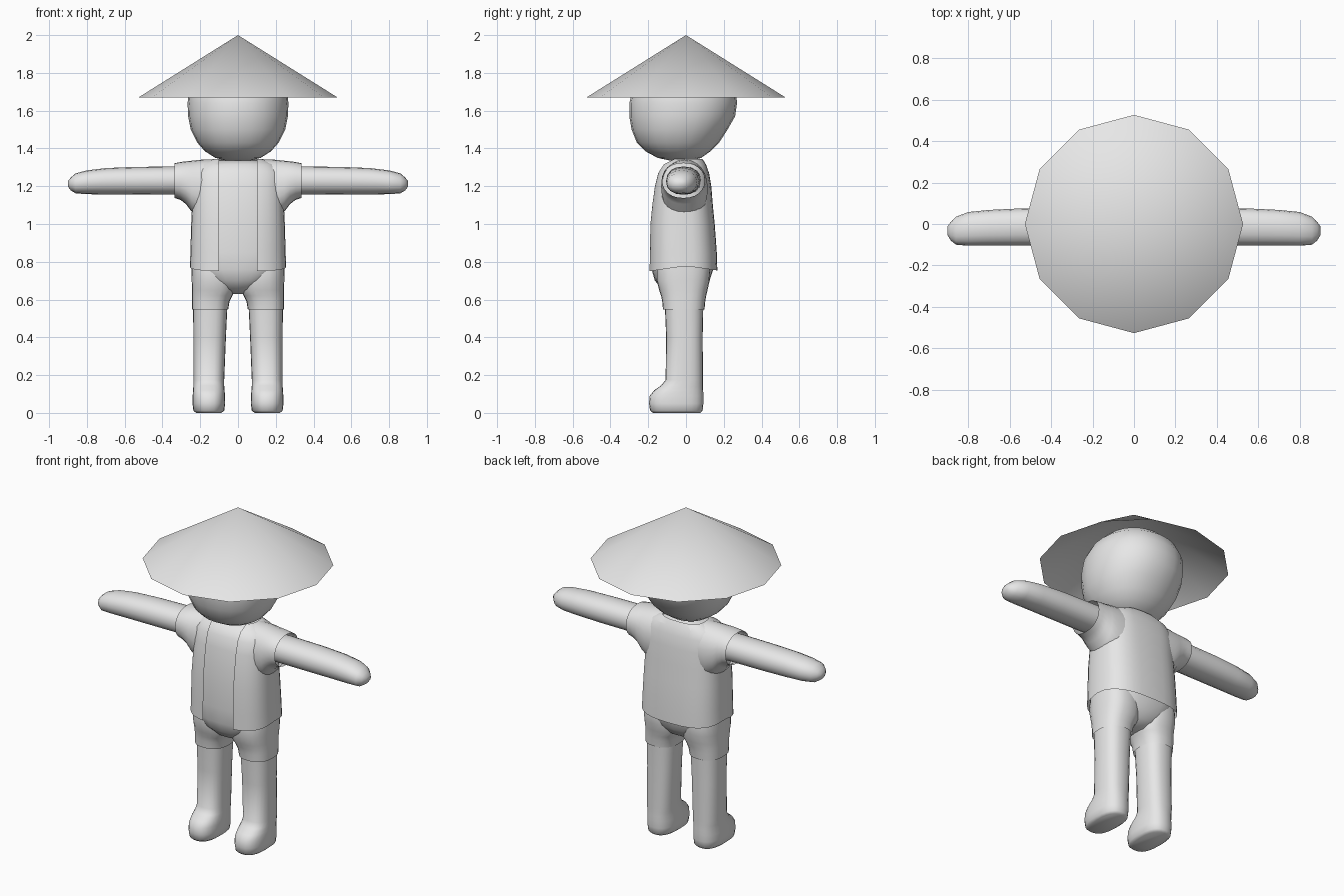
import bpy, bmesh, math

grey = bpy.data.materials.new("plain grey")
grey.diffuse_color = (0.8, 0.8, 0.8, 1)


def finish(name, bm, mirror=False, angle=45):
    bmesh.ops.recalc_face_normals(bm, faces=bm.faces)
    me = bpy.data.meshes.new(name)
    bm.to_mesh(me)
    bm.free()
    me.materials.append(grey)
    ob = bpy.data.objects.new(name, me)
    bpy.context.collection.objects.link(ob)
    bpy.ops.object.select_all(action='DESELECT')
    ob.select_set(True)
    bpy.context.view_layer.objects.active = ob
    bpy.ops.object.shade_smooth_by_angle(angle=math.radians(angle))
    if mirror:
        m = ob.modifiers.new("Mirror", 'MIRROR')
        m.use_mirror_merge = False
    return ob


def loft(rings, axis='z', power=2.4, n=24, caps=(True, True)):
    """Rounded rings (position, u0, u1, v0, v1) joined along an axis."""
    bm = bmesh.new()
    loops = []
    for t, u0, u1, v0, v1 in rings:
        loop = []
        for i in range(n):
            a = 2 * math.pi * i / n
            c, s = math.cos(a), math.sin(a)
            u = (u0 + u1) / 2 + (u1 - u0) / 2 * math.copysign(abs(c) ** (2 / power), c)
            v = (v0 + v1) / 2 + (v1 - v0) / 2 * math.copysign(abs(s) ** (2 / power), s)
            loop.append(bm.verts.new((u, v, t) if axis == 'z' else (t, u, v)))
        loops.append(loop)
    for a, b in zip(loops, loops[1:]):
        for i in range(n):
            j = (i + 1) % n
            bm.faces.new((a[i], a[j], b[j], b[i]))
    if caps[0]:
        bm.faces.new(loops[0][::-1])
    if caps[1]:
        bm.faces.new(loops[-1])
    return bm


# Wide twelve-sided straw hat, open underneath
bm = bmesh.new()
bmesh.ops.create_cone(bm, cap_ends=False, segments=12, radius1=0.527, radius2=0, depth=0.33)
bmesh.ops.remove_doubles(bm, verts=bm.verts, dist=1e-4)
lowest = min(v.co.z for v in bm.verts)
first = next(v for v in bm.verts if v.co.z < lowest + 0.01)
turn = -math.atan2(first.co.y, first.co.x)
for v in bm.verts:
    x, y = v.co.x, v.co.y
    v.co.x = x * math.cos(turn) - y * math.sin(turn)
    v.co.y = x * math.sin(turn) + y * math.cos(turn)
    v.co.z += 1.67 - lowest
finish("hat", bm)

# Head
finish("head", loft([
    (1.335, -.06, .06, -.08, .03), (1.35, -.12, .12, -.15, .08),
    (1.385, -.175, .175, -.215, .13), (1.43, -.215, .215, -.26, .175),
    (1.50, -.25, .25, -.288, .22), (1.57, -.264, .264, -.30, .26),
    (1.64, -.267, .267, -.30, .27), (1.70, -.26, .26, -.285, .265),
    (1.77, -.225, .225, -.24, .23), (1.82, -.17, .17, -.18, .17),
    (1.86, -.08, .08, -.09, .08)], power=2.15), angle=60)

# Torso and pelvis under the jacket
finish("body", loft([
    (.63, -.045, .045, -.07, .05), (.655, -.10, .10, -.125, .095),
    (.70, -.17, .17, -.165, .125), (.76, -.225, .225, -.182, .145),
    (.85, -.235, .235, -.186, .150), (1.0, -.235, .235, -.184, .140),
    (1.1, -.225, .225, -.174, .130), (1.2, -.22, .22, -.160, .122),
    (1.27, -.215, .215, -.142, .110), (1.315, -.17, .17, -.112, .092),
    (1.335, -.11, .11, -.07, .075)], power=2.7), angle=70)

# Jacket shell with a strip cut out of the front
bm = loft([
    (.765, -.255, .255, -.198, .166), (.85, -.252, .252, -.197, .163),
    (1.0, -.248, .248, -.194, .152), (1.1, -.243, .243, -.184, .142),
    (1.2, -.24, .24, -.170, .134), (1.27, -.235, .235, -.152, .122),
    (1.315, -.20, .20, -.124, .106), (1.343, -.13, .13, -.08, .088)],
    power=2.8, n=32, caps=(False, False))
for side in (-0.1, 0.1):
    bmesh.ops.bisect_plane(bm, geom=bm.verts[:] + bm.edges[:] + bm.faces[:],
                           plane_co=(side, 0, 0), plane_no=(1, 0, 0))
strip = [f for f in bm.faces
         if abs(f.calc_center_median().x) < 0.1 and f.calc_center_median().y < 0]
bmesh.ops.delete(bm, geom=strip, context='FACES')
for v in bm.verts:  # hem dips at the front and back
    if v.co.z < 0.77:
        v.co.z = 0.778 - 0.026 * min(1, abs(v.co.y) / 0.18)
finish("jacket", bm, angle=70)

# Short sleeves flaring into the jacket at the armpits
finish("sleeve", loft([
    (.13, -.125, .115, 1.02, 1.343), (.20, -.13, .115, 1.03, 1.340),
    (.245, -.132, .108, 1.065, 1.335), (.275, -.13, .102, 1.105, 1.332),
    (.305, -.128, .10, 1.128, 1.328), (.335, -.125, .098, 1.138, 1.322)],
    axis='x', power=2.2, caps=(True, False)), mirror=True, angle=60)

# Arms with rounded mitten ends
finish("arm", loft([
    (.20, -.10, .08, 1.155, 1.305), (.34, -.105, .078, 1.155, 1.305),
    (.55, -.105, .075, 1.155, 1.302), (.70, -.105, .068, 1.156, 1.296),
    (.80, -.105, .058, 1.158, 1.284), (.86, -.10, .035, 1.162, 1.268),
    (.885, -.08, .01, 1.178, 1.246), (.90, -.055, -.01, 1.198, 1.228)],
    axis='x', power=2.2, n=16), mirror=True, angle=60)

# Legs with feet
finish("leg", loft([
    (0, .088, .222, -.175, .075), (.012, .073, .236, -.19, .088),
    (.05, .068, .241, -.196, .092), (.09, .069, .24, -.192, .092),
    (.12, .071, .238, -.168, .091), (.145, .073, .236, -.132, .09),
    (.175, .073, .236, -.108, .09), (.40, .064, .236, -.105, .088),
    (.57, .056, .238, -.112, .092)], power=2.5), mirror=True, angle=60)

# Shorts legs rising into the hips
finish("shorts_leg", loft([
    (.548, .052, .244, -.122, .098), (.59, .045, .244, -.126, .102),
    (.62, .03, .244, -.132, .107), (.65, .012, .244, -.142, .114),
    (.70, .01, .245, -.155, .125), (.76, .01, .246, -.155, .128),
    (.84, .02, .243, -.14, .11)], power=2.5, caps=(False, True)), mirror=True, angle=60)
